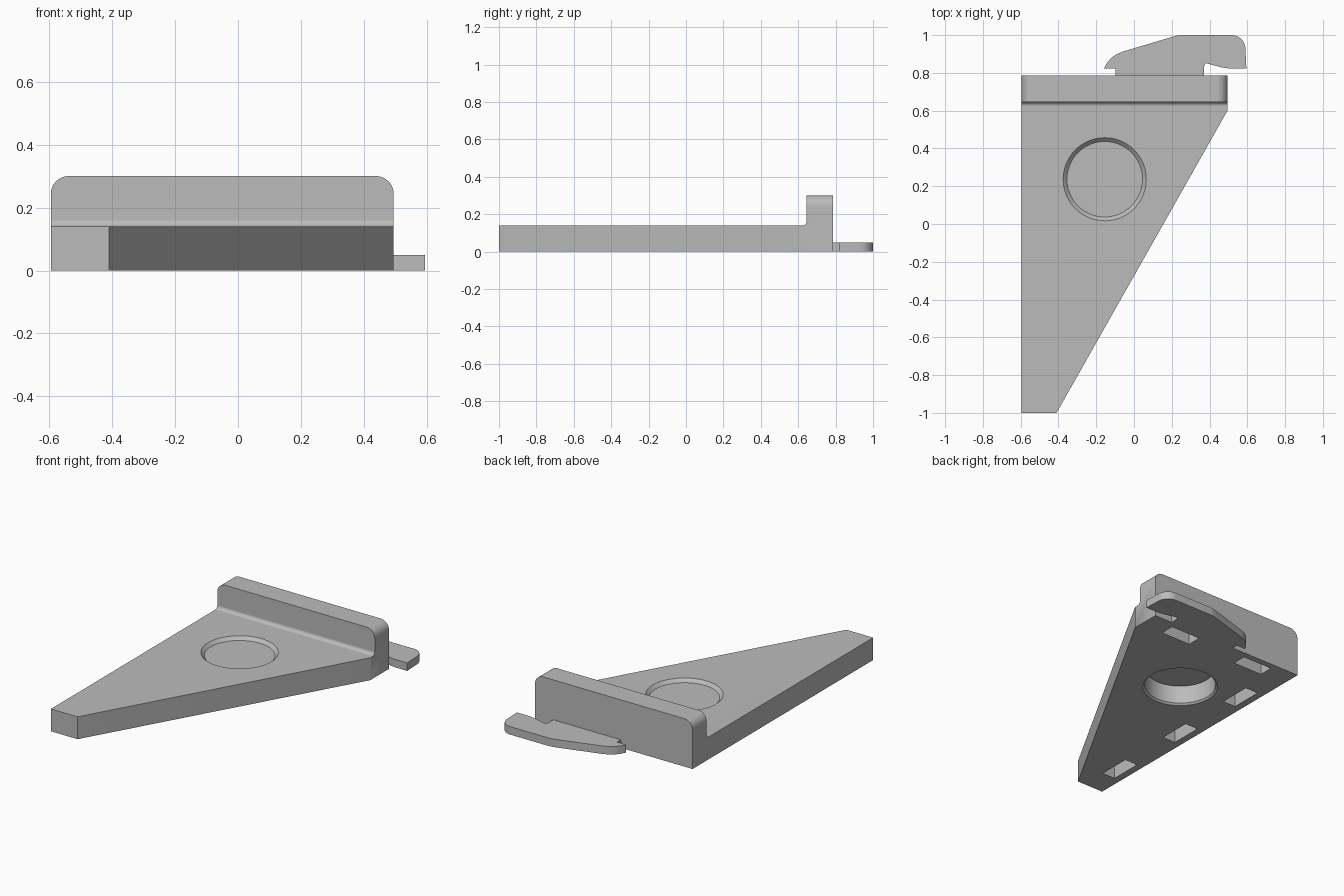
import bpy, bmesh
from math import sin, cos, pi, radians
from mathutils import Vector

cube = bpy.data.objects.get("Cube")
if cube:
    bpy.data.objects.remove(cube, do_unlink=True)

grey = bpy.data.materials.new("plain grey")
grey.use_nodes = True
grey.diffuse_color = (0.5, 0.5, 0.5, 1)
grey.node_tree.nodes["Principled BSDF"].inputs["Base Color"].default_value = (0.5, 0.5, 0.5, 1)


def arc(cx, cy, r, start, end, steps=8):
    """Points along a circular arc, angles in degrees."""
    angles = [radians(start + (end - start) * i / steps) for i in range(steps + 1)]
    return [(cx + r * cos(a), cy + r * sin(a)) for a in angles]


def prism(name, points, axis, low, high):
    """Extrude a 2D outline along the x, y or z axis."""
    place = {"x": lambda a, b, h: (h, a, b),
             "y": lambda a, b, h: (a, h, b),
             "z": lambda a, b, h: (a, b, h)}[axis]
    bm = bmesh.new()
    base = bm.faces.new([bm.verts.new(place(a, b, low)) for a, b in points])
    grown = bmesh.ops.extrude_face_region(bm, geom=[base])["geom"]
    bmesh.ops.translate(bm, vec=Vector(place(0, 0, high - low)),
                        verts=[g for g in grown if isinstance(g, bmesh.types.BMVert)])
    bmesh.ops.recalc_face_normals(bm, faces=bm.faces)
    mesh = bpy.data.meshes.new(name)
    bm.to_mesh(mesh)
    bm.free()
    mesh.materials.append(grey)
    obj = bpy.data.objects.new(name, mesh)
    bpy.context.collection.objects.link(obj)
    return obj


def cone(r1, r2, low, high):
    bpy.ops.mesh.primitive_cone_add(vertices=64, radius1=r1, radius2=r2, depth=high - low,
                                    location=(HOLE[0], HOLE[1], (low + high) / 2))
    obj = bpy.context.object
    obj.data.materials.append(grey)
    return obj


def activate(obj):
    bpy.ops.object.select_all(action="DESELECT")
    obj.select_set(True)
    bpy.context.view_layer.objects.active = obj


def combine(obj, other, operation):
    """Apply a boolean and discard the helper."""
    activate(obj)
    mod = obj.modifiers.new("cut", "BOOLEAN")
    mod.operation, mod.object, mod.solver = operation, other, "EXACT"
    bpy.ops.object.modifier_apply(modifier=mod.name)
    bpy.data.objects.remove(other, do_unlink=True)


def finish(obj):
    activate(obj)
    bpy.ops.object.shade_smooth_by_angle(angle=radians(30))
    mod = obj.modifiers.new("clean shading", "WEIGHTED_NORMAL")
    mod.keep_sharp = True


LEFT, RIGHT = -0.595, 0.495
PLATE, TOP = 0.14, 0.30
WALL_FRONT, WALL_BACK = 0.645, 0.785
HOLE = (-0.155, 0.237)

# Plate and upright wall: side profile with a fillet in the inner corner
fillet = 0.022
side = [(-1, 0), (WALL_BACK, 0), (WALL_BACK, TOP), (WALL_FRONT, TOP)]
side += arc(WALL_FRONT - fillet, PLATE + fillet, fillet, 0, -90) + [(-1, PLATE)]
bracket = prism("bracket_plate", side, "x", -0.8, 0.8)

# Rounded top corners of the wall
r = 0.057
front = [(LEFT, -0.1), (RIGHT, -0.1)]
front += arc(RIGHT - r, TOP - r, r, 0, 90) + arc(LEFT + r, TOP - r, r, 90, 180)
# Raise the outline a hair so its top clears the wall top
front = [(a, b + 0.0005) for a, b in front]
combine(bracket, prism("silhouette", front, "y", -1.2, 1.2), "INTERSECT")

# Slanted edge of the plate
slope = (RIGHT + 0.41) / 1.6
wedge = [(-0.41 - 0.2 * slope, -1.2), (0.9, -1.2), (0.9, 0.6), (RIGHT, 0.6)]
combine(bracket, prism("wedge", wedge, "z", -0.1, 0.5), "DIFFERENCE")

# Round hole with a chamfer on both rims
combine(bracket, cone(0.209, 0.209, -0.1, 0.3), "DIFFERENCE")
combine(bracket, cone(0.23, 0.20, -0.01, 0.02), "DIFFERENCE")
combine(bracket, cone(0.20, 0.23, PLATE - 0.02, PLATE + 0.01), "DIFFERENCE")

# Blind slots in the underside, along the straight edge and under the wall
slots = [(-0.505, -0.73 + 0.55 * i, 0.045, 0.103) for i in range(3)]
slots += [(-0.32 + 0.55 * i, 0.70, 0.103, 0.045) for i in range(2)]
for x, y, w, d in slots:
    box = [(x - w, y - d), (x + w, y - d), (x + w, y + d), (x - w, y + d)]
    combine(bracket, prism("slot", box, "z", -0.1, 0.1), "DIFFERENCE")
finish(bracket)

# Flat hook behind the wall
hook = [(-0.098, WALL_BACK), (-0.098, 0.822), (-0.16, 0.822), (-0.143, 0.853),
        (-0.12, 0.88), (-0.09, 0.9), (-0.055, 0.914), (0.19, 0.987), (0.22, 0.996), (0.25, 1.0)]
hook += arc(0.517, 0.927, 0.073, 90, 0)
hook += [(0.595, 0.822), (0.51, 0.822), (0.46, 0.83), (0.378, 0.852), (0.37, 0.83), (0.37, WALL_BACK)]
finish(prism("rear_hook", hook, "z", 0, 0.05))
